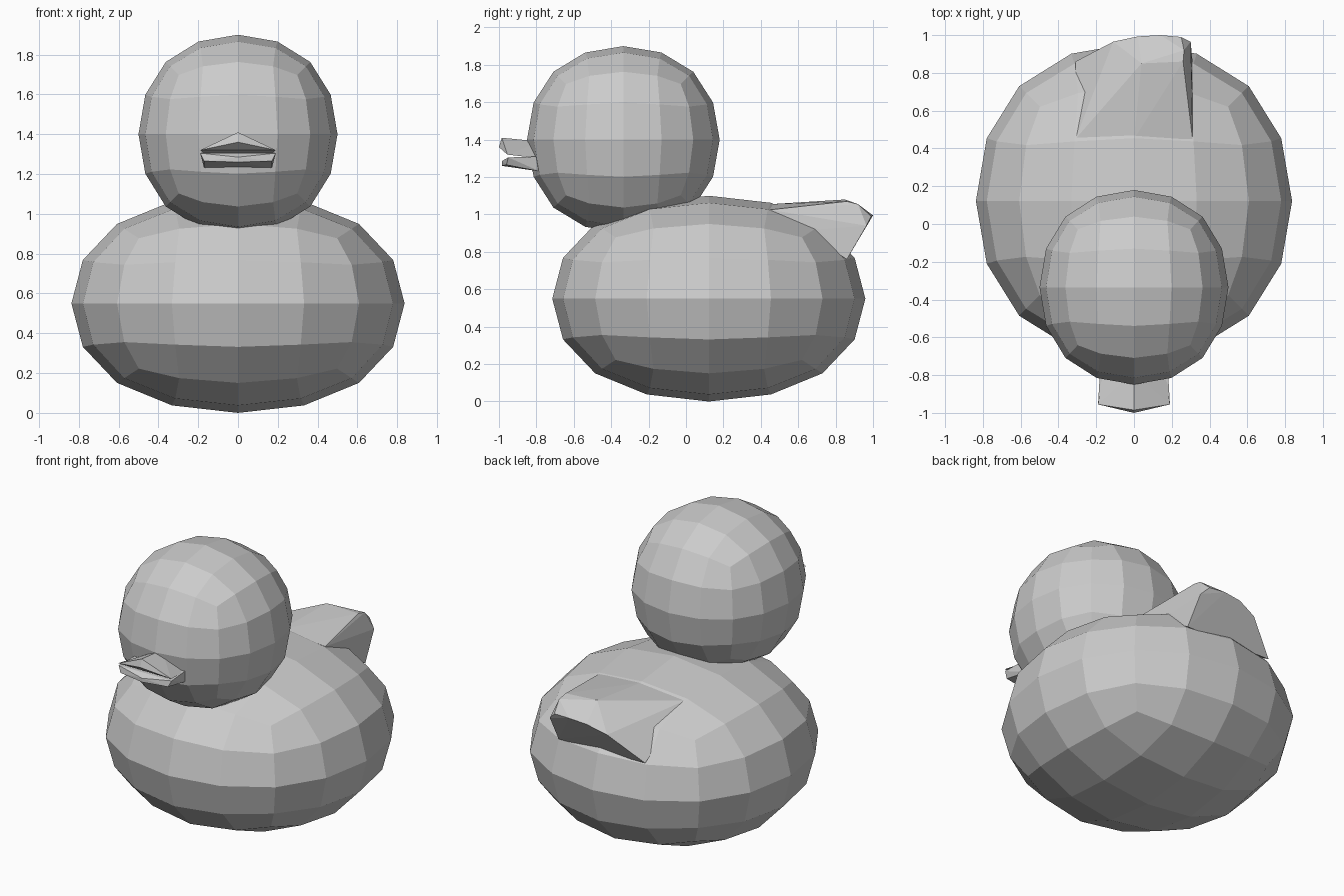
import bpy, bmesh

if "Cube" in bpy.data.objects:
    bpy.data.objects.remove(bpy.data.objects["Cube"])

LIMIT = 0.8395  # how far a subdivided 2-unit cube reaches from its centre


def finish(name, bm):
    mesh = bpy.data.meshes.new(name)
    bm.to_mesh(mesh)
    bm.free()
    obj = bpy.data.objects.new(name, mesh)
    bpy.context.collection.objects.link(obj)
    return obj


def quad_ball(name, centre, radii):
    bm = bmesh.new()
    bmesh.ops.create_cube(bm, size=2)
    for v in bm.verts:
        v.co = [c + a * r / LIMIT for c, a, r in zip(centre, v.co, radii)]
    obj = finish(name, bm)
    sub = obj.modifiers.new("Rounding", 'SUBSURF')
    sub.levels = sub.render_levels = 2
    return obj


def hull(name, points, mirror=False):
    pts = set(points)
    if mirror:
        pts |= {(-x, y, z) for x, y, z in points}
    bm = bmesh.new()
    for p in sorted(pts):
        bm.verts.new(p)
    res = bmesh.ops.convex_hull(bm, input=bm.verts)
    loose = [g for g in bm.verts if not g.link_faces]
    bmesh.ops.delete(bm, geom=loose, context='VERTS')
    bmesh.ops.recalc_face_normals(bm, faces=bm.faces)
    return finish(name, bm)


# Rounded body and head
quad_ball("body", (0, 0.122, 0.55), (0.837, 0.837, 0.55))
quad_ball("head", (0, -0.335, 1.4), (0.5, 0.515, 0.5))

# Turned-up tail, leaning to the right side
hull("tail", [
    (0.31, 0.45, 1.025), (0, 0.45, 1.055), (-0.31, 0.45, 1.02),
    (0.31, 0.71, 0.92), (0.31, 0.86, 0.76), (-0.31, 0.86, 0.77),
    (0.26, 0.86, 1.07), (0.04, 0.85, 1.08), (0.265, 0.92, 1.055),
    (0.25, 0.99, 0.99), (0.30, 0.965, 0.94), (0.14, 1.0, 0.995),
    (0.02, 0.993, 0.985), (-0.11, 0.965, 0.94)])

# Two-part beak
hull("upper_beak", [
    (0.17, -0.78, 1.30), (0, -0.78, 1.39), (0, -0.78, 1.31),
    (0.19, -0.955, 1.32), (0, -0.985, 1.41), (0, -1.0, 1.36)], True)
hull("lower_beak", [
    (0.17, -0.78, 1.23), (0.18, -0.78, 1.31),
    (0.19, -0.95, 1.305), (0.17, -0.96, 1.265), (0, -0.985, 1.26),
    (0, -0.985, 1.285)], True)
